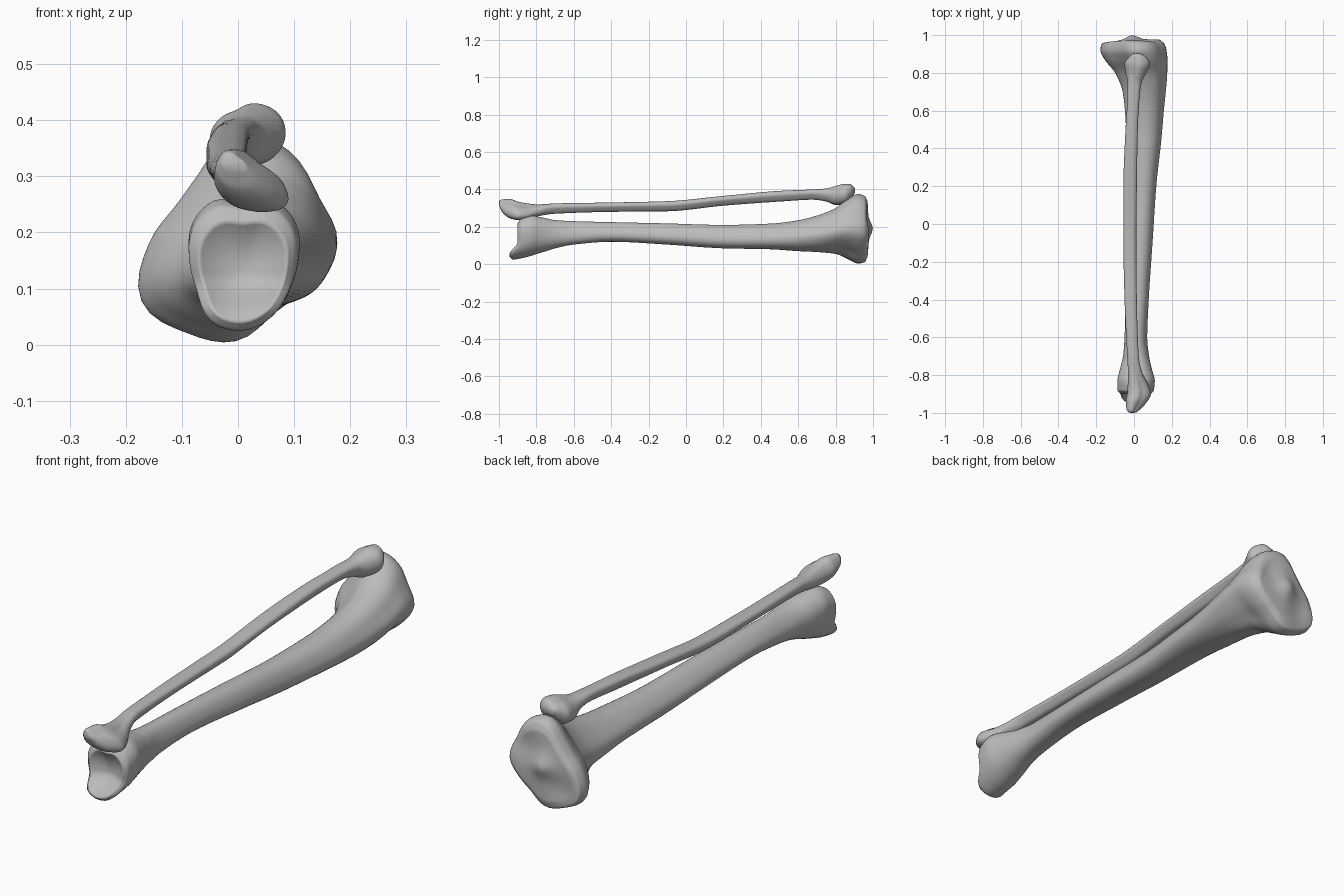
import bpy
import bmesh
from math import sin, cos, pi, exp, radians

SIDES = 48        # vertices around each bone
STEPS = 110       # rings along each bone

default_cube = bpy.data.objects.get("Cube")
if default_cube:
    bpy.data.objects.remove(default_cube, do_unlink=True)


def make_material(name, colour):
    material = bpy.data.materials.new(name)
    material.use_nodes = True
    material.diffuse_color = colour
    material.node_tree.nodes["Principled BSDF"].inputs["Base Color"].default_value = colour
    return material


def smoothstep(low, high, value):
    t = max(0.0, min(1.0, (value - low) / (high - low)))
    return t * t * (3 - 2 * t)


def monotone_curve(xs, ys):
    """Return a smooth function through the points that never overshoots."""
    count = len(xs)
    slopes = [(ys[i + 1] - ys[i]) / (xs[i + 1] - xs[i]) for i in range(count - 1)]
    tangents = [slopes[0]]
    for before, after in zip(slopes, slopes[1:]):
        same_way = before * after > 0
        tangents.append(2 * before * after / (before + after) if same_way else 0.0)
    tangents.append(slopes[-1])

    def evaluate(x):
        i = 0
        while i < count - 2 and x > xs[i + 1]:
            i += 1
        h = xs[i + 1] - xs[i]
        t = (x - xs[i]) / h
        ease = t * t * (3 - 2 * t)
        return (ys[i] * (1 - ease) + ys[i + 1] * ease
                + h * t * (1 - t) * (tangents[i] * (1 - t) - tangents[i + 1] * t))

    return evaluate


def closed_outline(radii):
    """Smooth closed outline from radii at equal angles, as SIDES radii."""
    count = len(radii)
    result = []
    for k in range(SIDES):
        position = k * count / SIDES
        i = int(position)
        t = position - i
        a, b, c, d = (radii[(i + j) % count] for j in (-1, 0, 1, 2))
        result.append(b + t * (c - a + t * (2 * a - 5 * b + 4 * c - d
                                            + t * (3 * (b - c) + d - a))) / 2)
    mean = sum(result) / SIDES
    return [r / mean for r in result]


def ridged_outline(amount, turn):
    """Rounded triangular shaft outline with one ridge at the given angle."""
    return [1 + amount * cos(3 * (2 * pi * k / SIDES - radians(turn)))
            for k in range(SIDES)]


def section_points(box, blend, shaft, front_end, back_end):
    """Blend the outlines and fit the result to the box in x and z."""
    end = front_end if blend < 0 else back_end
    weight = abs(blend)
    points = []
    for k in range(SIDES):
        angle = 2 * pi * k / SIDES
        radius = shaft[k] * (1 - weight) + end[k] * weight
        points.append((radius * cos(angle), radius * sin(angle)))
    us, vs = zip(*points)
    x0, x1, z0, z1 = box
    return [(x0 + (u - min(us)) / (max(us) - min(us)) * (x1 - x0),
             z0 + (v - min(vs)) / (max(vs) - min(vs)) * (z1 - z0))
            for u, v in points]


def build_bone(name, stations, shaft, front_end, back_end, bulges, relief, material):
    """Loft rings along y, close both ends with domed caps, then add relief."""
    columns = list(zip(*stations))
    curves = [monotone_curve(columns[0], column) for column in columns[1:]]
    first, last = columns[0][0], columns[0][-1]
    rings = []
    for step in range(STEPS + 1):
        # rings gather towards the two ends, where the form changes fastest
        t = step / STEPS
        t = t - 0.8 * sin(2 * pi * t) / (2 * pi)
        y = first + (last - first) * t
        values = [curve(y) for curve in curves]
        points = section_points(values[:4], values[4], shaft, front_end, back_end)
        rings.append([(x, y, z) for x, z in points])

    def cap(ring, bulge):
        cx = sum(p[0] for p in ring) / SIDES
        cz = sum(p[2] for p in ring) / SIDES
        layers = []
        for scale in (0.93, 0.82, 0.68, 0.52, 0.36, 0.2, 0.08):
            layers.append([(cx + (x - cx) * scale,
                            y + bulge * (1 - scale * scale),
                            cz + (z - cz) * scale) for x, y, z in ring])
        return layers

    rings = cap(rings[0], bulges[0])[::-1] + rings + cap(rings[-1], bulges[1])

    bm = bmesh.new()
    loops = [[bm.verts.new((x, relief(x, y, z), z)) for x, y, z in ring]
             for ring in rings]
    for lower, upper in zip(loops, loops[1:]):
        for k in range(SIDES):
            n = (k + 1) % SIDES
            bm.faces.new((lower[k], lower[n], upper[n], upper[k]))
    bm.faces.new(loops[0])
    bm.faces.new(loops[-1])
    bmesh.ops.recalc_face_normals(bm, faces=bm.faces)
    mesh = bpy.data.meshes.new(name)
    bm.to_mesh(mesh)
    bm.free()
    for polygon in mesh.polygons:
        polygon.use_smooth = True
    mesh.materials.append(material)
    bone = bpy.data.objects.new(name, mesh)
    bpy.context.collection.objects.link(bone)
    return bone


def spot(x, z, cx, cz, size):
    return exp(-((x - cx) ** 2 + (z - cz) ** 2) / (2 * size * size))


def shin_relief(x, y, z):
    # ankle end: lower lip reaches forward
    lip = smoothstep(-0.72, -0.88, y) * smoothstep(0.12, 0.05, z)
    y -= 0.045 * lip
    # knee end: two shallow dishes and a central knob
    knee = smoothstep(0.955, 0.975, y)
    y += knee * (0.022 * spot(x, z, -0.01, 0.19, 0.03) + 0.04 * x
                 - 0.014 * spot(x, z, 0.08, 0.26, 0.045)
                 - 0.012 * spot(x, z, -0.09, 0.11, 0.045))
    return y


def plain_relief(x, y, z):
    return y


bone_grey = make_material("bone_grey", (0.5, 0.5, 0.5, 1.0))

# Large bone: y, x min, x max, z min, z max, outline blend
shin_stations = [
    (-.9, -.07, .088, .04, .22, -1),
    (-.88, -.088, .105, .025, .248, -1),
    (-.83, -.088, .11, .035, .26, -1),
    (-.77, -.075, .095, .06, .25, -.8),
    (-.7, -.058, .08, .085, .236, -.4),
    (-.6, -.05, .07, .105, .23, 0),
    (-.4, -.045, .078, .12, .225, 0),
    (-.1, -.04, .098, .105, .218, 0),
    (.2, -.035, .118, .085, .21, 0),
    (.45, -.04, .145, .08, .217, .1),
    (.6, -.048, .158, .07, .235, .3),
    (.7, -.06, .168, .065, .26, .5),
    (.8, -.1, .176, .055, .3, .8),
    (.87, -.155, .177, .025, .355, 1),
    (.92, -.178, .172, .004, .375, 1),
    (.955, -.17, .16, .01, .365, 1),
    (.972, -.145, .135, .04, .335, 1),
]
ankle_outline = closed_outline([10, 11, 11, 9.5, 11, 11, 10, 10, 12, 12, 11, 10])
knee_outline = closed_outline([18, 17, 19, 19, 14, 13, 16, 20, 18, 17, 14, 15])
build_bone("shin_bone", shin_stations, ridged_outline(0.07, -40),
           ankle_outline, knee_outline, (0.03, 0.006), shin_relief, bone_grey)

# Slender bone: same columns
slender_stations = [
    (-.996, -.03, .015, .305, .342, -1),
    (-.98, -.04, .035, .275, .347, -1),
    (-.94, -.043, .07, .245, .348, -1),
    (-.9, -.036, .09, .236, .335, -1),
    (-.85, -.033, .075, .243, .325, -1),
    (-.79, -.032, .045, .257, .32, -.5),
    (-.7, -.036, .025, .27, .325, 0),
    (-.4, -.05, .015, .28, .33, 0),
    (-.1, -.056, .012, .283, .337, 0),
    (.2, -.056, .015, .313, .365, 0),
    (.5, -.045, .02, .335, .392, 0),
    (.68, -.035, .03, .345, .4, 0),
    (.75, -.035, .04, .335, .405, .5),
    (.8, -.045, .065, .317, .418, 1),
    (.85, -.05, .085, .32, .43, 1),
    (.88, -.03, .07, .345, .428, 1),
    (.9, -.01, .04, .375, .41, 1),
]
outer_outline = closed_outline([6, 4.5, 4, 5, 6, 6, 6, 5.5, 5, 5, 6, 7.5])
head_outline = closed_outline([6.5, 6.5, 6, 5.5, 5, 6, 7, 7, 6, 5, 5.5, 6])
build_bone("slender_bone", slender_stations, ridged_outline(0.1, 150),
           outer_outline, head_outline, (-0.004, 0.004), plain_relief, bone_grey)
